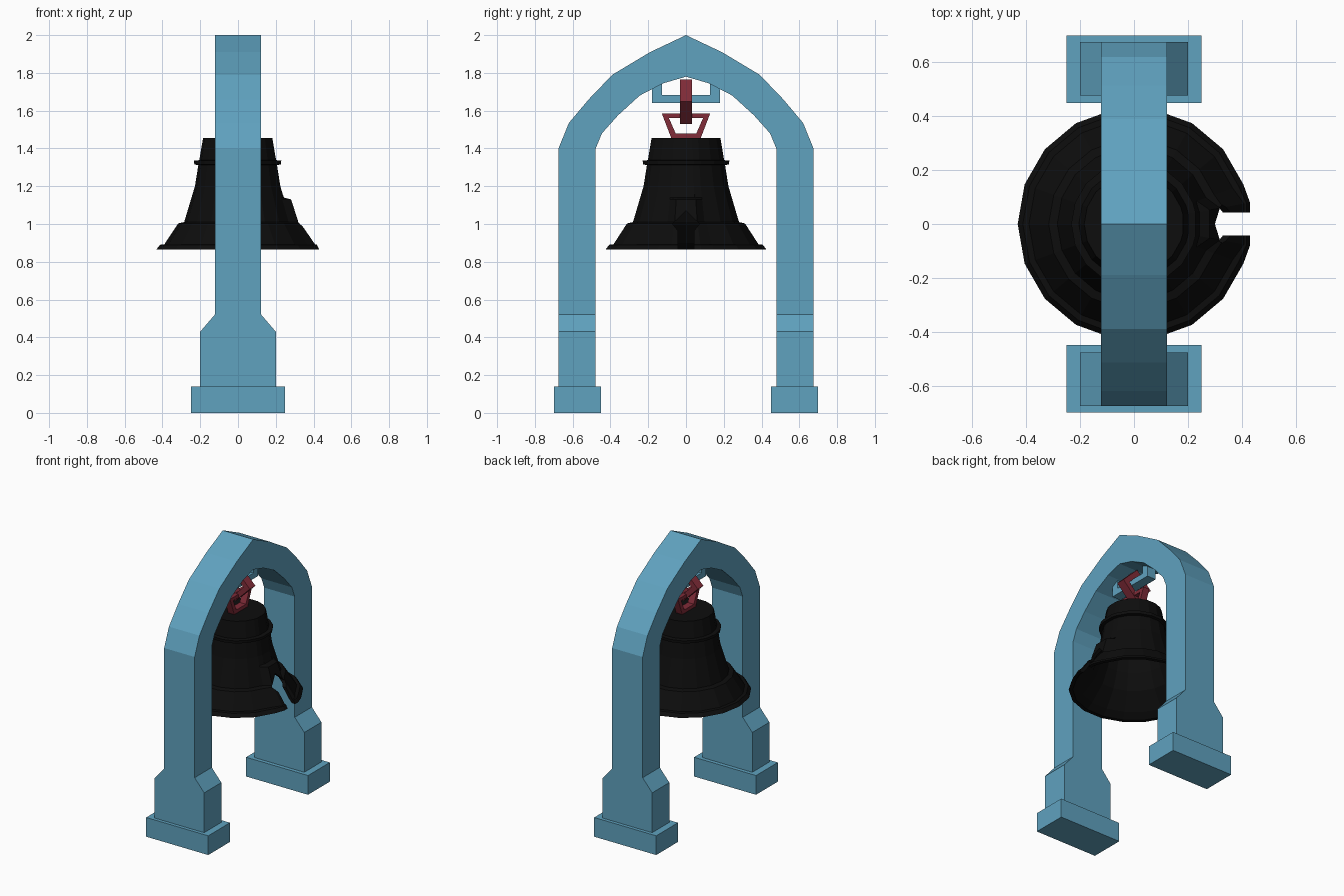
import bpy, bmesh
from math import sin, cos, radians

if "Cube" in bpy.data.objects:
    bpy.data.objects.remove(bpy.data.objects["Cube"])


def material(name, rgb):
    m = bpy.data.materials.new(name)
    m.diffuse_color = (*rgb, 1)
    m.use_nodes = True
    m.node_tree.nodes["Principled BSDF"].inputs["Base Color"].default_value = m.diffuse_color
    return m


BLUE = material("blue_paint", (0.115, 0.36, 0.52))
RED = material("red_iron", (0.22, 0.025, 0.04))
BLACK = material("black_metal", (0.004, 0.004, 0.004))


def finish(name, bm, mat):
    bmesh.ops.recalc_face_normals(bm, faces=bm.faces)
    me = bpy.data.meshes.new(name)
    bm.to_mesh(me)
    bm.free()
    me.materials.append(mat)
    ob = bpy.data.objects.new(name, me)
    bpy.context.collection.objects.link(ob)
    return ob


def skin(bm, rings, closed=False):
    """Bridge equal vertex rings, capping both ends unless closed."""
    n = len(rings[0])
    pairs = list(zip(rings, rings[1:])) + ([(rings[-1], rings[0])] if closed else [])
    for a, b in pairs:
        for i in range(n):
            j = (i + 1) % n
            bm.faces.new((a[i], a[j], b[j], b[i]))
    if not closed:
        bm.faces.new(rings[0])
        bm.faces.new(rings[-1])


def band(name, sections, mat, closed=False, along_x=False):
    """Flat band from (outer u, outer z, inner u, inner z, half depth) sections."""
    bm = bmesh.new()
    rings = []
    for ou, oz, iu, iz, d in sections:
        pts = [(ou, -d, oz), (ou, d, oz), (iu, d, iz), (iu, -d, iz)]
        rings.append([bm.verts.new(p if along_x else (p[1], p[0], p[2])) for p in pts])
    skin(bm, rings, closed)
    return finish(name, bm, mat)


def mirrored(half):
    """Append the sections reflected across the middle."""
    return half + [(-a, b, -c, d, e) for a, b, c, d, e in reversed(half) if a != 0]


# pointed arch with flared legs
band("arch_frame", mirrored([
    (-.675, .14, -.478, .14, .2), (-.675, .43, -.478, .43, .2),
    (-.675, .52, -.478, .52, .123), (-.675, 1.4, -.478, 1.4, .123),
    (-.62, 1.535, -.445, 1.48, .123), (-.515, 1.66, -.36, 1.575, .123),
    (-.39, 1.79, -.245, 1.68, .123), (-.19, 1.91, -.12, 1.745, .123),
    (0, 2, 0, 1.78, .123)]), BLUE)

# foot blocks
for side, y in (("front", -.575), ("back", .575)):
    bm = bmesh.new()
    bmesh.ops.create_cube(bm, size=1)
    for v in bm.verts:
        v.co = (v.co.x * .5, y + v.co.y * .25, .07 + v.co.z * .14)
    finish(side + "_foot", bm, BLUE)

# hanger bracket under the arch
band("hanger_bracket", mirrored([
    (-.18, 1.735, -.127, 1.755, .035), (-.18, 1.64, -.127, 1.682, .035)]), BLUE)

# two interlocked links
band("hanger_link", [
    (0, 1.765, 0, 1.713, .032), (.118, 1.648, .066, 1.648, .032),
    (0, 1.53, 0, 1.582, .032), (-.118, 1.648, -.066, 1.648, .032)],
    RED, closed=True, along_x=True)
band("bell_loop", mirrored([
    (-.128, 1.585, -.09, 1.56, .025), (-.075, 1.447, -.055, 1.48, .025)]),
    RED, closed=True)

# hollow bell: radius, height, outward bend beside the crack
profile = [
    (.185, 1.455, 0), (.205, 1.338, 0), (.233, 1.335, 0), (.231, 1.315, 0),
    (.21, 1.312, 0), (.228, 1.2, 0), (.246, 1.14, 0), (.249, 1.13, .037),
    (.285, 1.01, .04), (.317, 1.003, .02), (.39, .892, .025), (.413, .89, .012),
    (.432, .865, .006), (.405, .865, .006), (.36, .9, .02), (.27, 1.01, .035),
    (.225, 1.12, .03), (.18, 1.32, 0), (.16, 1.42, 0)]
angles = [-10.5, 10.5] + list(range(20, 341, 20))
bm = bmesh.new()
skin(bm, [[bm.verts.new(((r + (b if abs(a) < 11 else 0)) * cos(radians(a)),
                         (r + (b if abs(a) < 11 else 0)) * sin(radians(a)), z))
           for a in angles] for r, z, b in profile])
bell = finish("bell", bm, BLACK)

# crack in the bell wall
crack = [(-.043, .8), (.043, .8), (.043, .965), (.072, 1.0), (0, 1.07),
         (-.072, 1.0), (-.043, .965)]
bm = bmesh.new()
skin(bm, [[bm.verts.new((x, y, z)) for y, z in crack] for x in (.1, .6)])
cutter = finish("crack_cutter", bm, BLACK)
cutter.hide_render = True
mod = bell.modifiers.new("crack", "BOOLEAN")
mod.operation, mod.solver, mod.object = "DIFFERENCE", "EXACT", cutter
dg = bpy.context.evaluated_depsgraph_get()
cut_mesh = bpy.data.meshes.new_from_object(bell.evaluated_get(dg))
bell.modifiers.clear()
bell.data = cut_mesh
bpy.data.objects.remove(cutter)
